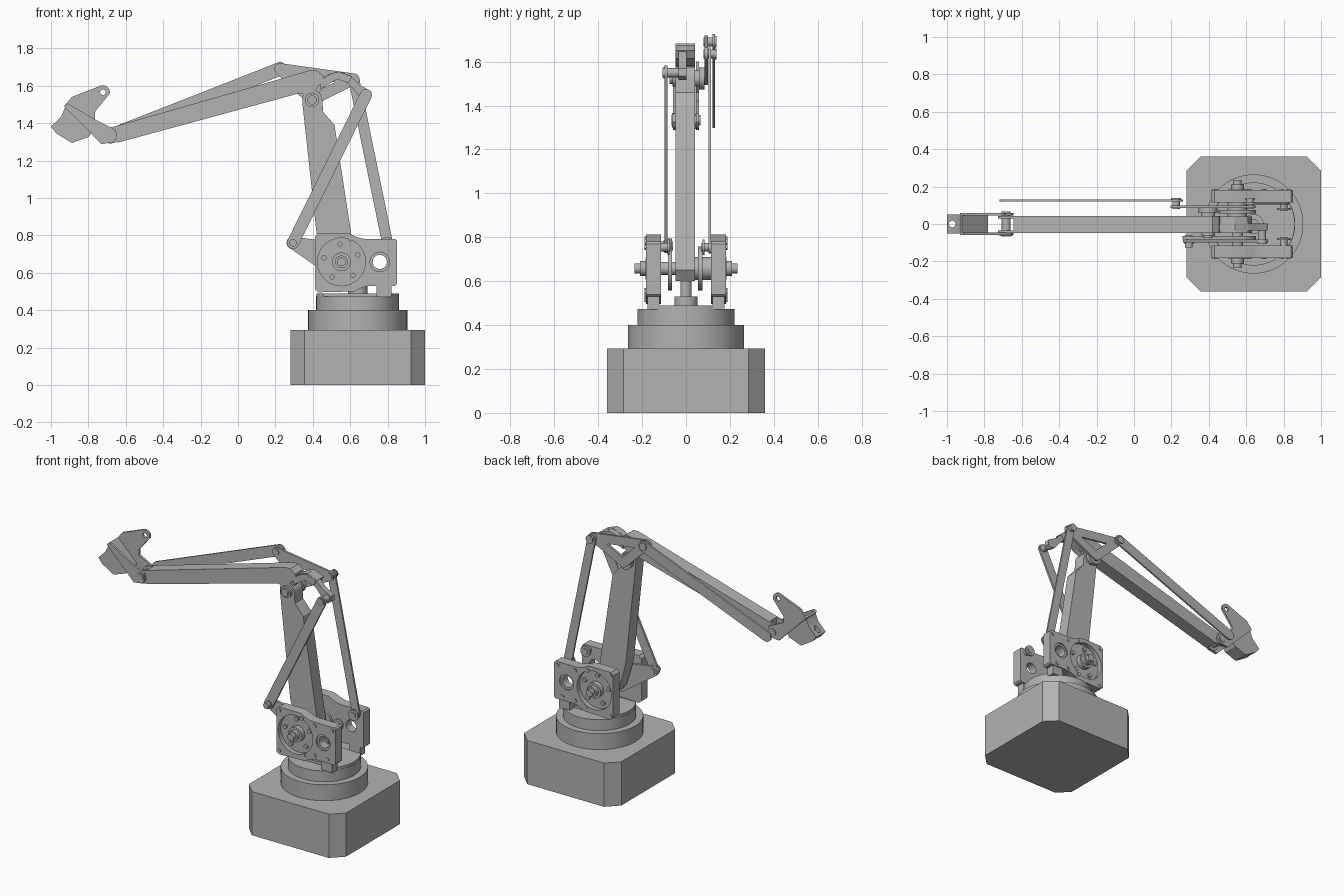
import bpy, bmesh
from math import sin, cos, pi, atan2
from mathutils import Vector

cube = bpy.data.objects.get("Cube")
if cube:
    bpy.data.objects.remove(cube, do_unlink=True)

grey = bpy.data.materials.new("machine grey")
grey.use_nodes = True
COLOR = (0.45, 0.45, 0.45, 1)
grey.diffuse_color = COLOR
grey.node_tree.nodes["Principled BSDF"].inputs["Base Color"].default_value = COLOR
parts = []


def extrude(name, pts, lo, hi, axis="Y", helper=False):
    """Prism from an outline: (x, z) along Y, or (x, y) along Z."""
    bm = bmesh.new()
    place = (lambda a, b, h: (a, h, b)) if axis == "Y" else (lambda a, b, h: (a, b, h))
    face = bm.faces.new([bm.verts.new(place(a, b, lo)) for a, b in pts])
    res = bmesh.ops.extrude_face_region(bm, geom=[face])
    move = Vector(place(0, 0, hi - lo))
    for v in res["geom"]:
        if isinstance(v, bmesh.types.BMVert):
            v.co += move
    bmesh.ops.recalc_face_normals(bm, faces=bm.faces)
    mesh = bpy.data.meshes.new(name)
    bm.to_mesh(mesh)
    bm.free()
    obj = bpy.data.objects.new(name, mesh)
    bpy.context.collection.objects.link(obj)
    if helper:
        obj.hide_render = True
    else:
        mesh.materials.append(grey)
        parts.append(obj)
    return obj


def arc(c, r, start=0, sweep=2 * pi, n=32):
    return [(c[0] + r * cos(start + sweep * i / n), c[1] + r * sin(start + sweep * i / n))
            for i in range(n)]


def disc(name, c, r, lo, hi, axis="Y", n=32):
    return extrude(name, arc(c, r, n=n), lo, hi, axis)


def bar(name, a, b, r, lo, hi, r2=None):
    """Flat link with round ends."""
    t = atan2(b[1] - a[1], b[0] - a[0])
    pts = arc(a, r, t + pi / 2, pi, 12) + [(a[0] + r * sin(t), a[1] - r * cos(t))]
    r2 = r2 or r
    pts += arc(b, r2, t - pi / 2, pi, 12) + [(b[0] - r2 * sin(t), b[1] + r2 * cos(t))]
    return extrude(name, pts, lo, hi)


def cut(obj, cutter):
    mod = obj.modifiers.new("cut", "BOOLEAN")
    mod.operation = "DIFFERENCE"
    mod.solver = "EXACT"
    mod.object = cutter
    bpy.context.view_layer.objects.active = obj
    bpy.ops.object.modifier_apply(modifier=mod.name)
    bpy.data.objects.remove(cutter, do_unlink=True)


def drill(obj, c, r, lo, hi, n=24):
    cut(obj, extrude("drill_helper", arc(c, r, n=n), lo, hi, helper=True))


# Joint positions in the x-z plane
SHOULDER, ELBOW, WRIST = (0.553, 0.658), (0.396, 1.524), (-0.684, 1.333)
CRANK, LEVER = (0.294, 0.76), (0.684, 1.55)
TRI_FRONT, TRI_REAR, ANCHOR = (0.225, 1.69), (0.62, 1.635), (0.80, 0.755)
CENTRE = (0.64, 0)

# Base with cut corners
corner = []
for sx, sy in ((1, 1), (-1, 1), (-1, -1), (1, -1)):
    pair = [(0.64 + sx * 0.36, sy * 0.285), (0.64 + sx * 0.285, sy * 0.36)]
    corner += pair if sx * sy > 0 else pair[::-1]
extrude("base", corner, 0, 0.293, "Z")
disc("lower_turntable", CENTRE, 0.265, 0.293, 0.40, "Z", 64)
disc("upper_turntable", CENTRE, 0.222, 0.40, 0.473, "Z", 64)
strip = [(x, max(-0.125, min(0.125, y))) for x, y in arc(CENTRE, 0.22, n=64)]
extrude("turntable_pad", strip, 0.473, 0.49, "Z")
disc("turntable_collar", CENTRE, 0.053, 0.49, 0.53, "Z")
disc("turntable_spindle", CENTRE, 0.026, 0.53, 0.60, "Z")

# Shoulder plates, one on each side
PLATE = [(0.412, 0.795), (0.43, 0.812), (0.59, 0.812), (0.635, 0.79), (0.68, 0.78),
         (0.84, 0.78), (0.85, 0.77), (0.85, 0.54), (0.84, 0.53), (0.70, 0.53),
         (0.66, 0.52), (0.62, 0.50), (0.43, 0.495), (0.412, 0.51)]
BOLTS = [(0.433, 0.79), (0.433, 0.518), (0.615, 0.535), (0.695, 0.555),
         (0.79, 0.555), (0.695, 0.755), (0.825, 0.755), (0.60, 0.78)]
for side, s in (("right", -1), ("left", 1)):
    span = lambda a, b: sorted((s * a, s * b))
    plate = extrude(side + "_shoulder_plate", PLATE, *span(0.115, 0.182))
    drill(plate, SHOULDER, 0.128, *span(0.152, 0.30), 48)
    drill(plate, (0.758, 0.658), 0.052, *span(0.172, 0.30))
    drill(plate, (0.758, 0.658), 0.038, *span(0.05, 0.30))
    for p in BOLTS:
        disc(side + "_plate_bolt", p, 0.013, *span(0.18, 0.188), n=12)
    for k in range(5):
        p = arc(SHOULDER, 0.095, 0.4, n=5)[k]
        disc(side + "_gear_bolt", p, 0.014, *span(0.15, 0.165), n=12)
    disc(side + "_axle_flange", SHOULDER, 0.05, *span(0.15, 0.185))
    disc(side + "_axle_collar", SHOULDER, 0.034, *span(0.185, 0.21))
    disc(side + "_axle_tip", SHOULDER, 0.023, *span(0.21, 0.235))
    extrude(side + "_plate_foot", [(0.74, 0.47), (0.82, 0.47), (0.82, 0.54), (0.74, 0.54)],
            *span(0.12, 0.175))
    disc(side + "_anchor_pin", ANCHOR, 0.02, *span(0.07, 0.116), n=16)
    disc(side + "_anchor_washer", ANCHOR, 0.036, *span(0.075, 0.085))
disc("shoulder_motor", SHOULDER, 0.052, 0.04, 0.12)
disc("shoulder_axle", SHOULDER, 0.03, -0.12, 0.05)
disc("shoulder_disc", SHOULDER, 0.10, 0.055, 0.075)

# Lower arm
lower = [(0.42, 0.81), (0.47, 0.64), (0.50, 0.60), (0.60, 0.60), (0.632, 0.65), (0.605, 0.81),
         (0.516, 1.39), (0.455, 1.46)] + arc(ELBOW, 0.055, 0, pi, 12) + [(0.345, 1.50)]
extrude("lower_arm", lower, -0.047, 0.04)
disc("elbow_axle", ELBOW, 0.025, -0.075, 0.10)
for lo, hi in ((-0.062, -0.046), (0.04, 0.06)):
    disc("elbow_boss", ELBOW, 0.038, lo, hi)

# Upper arm with a curved lever behind the elbow
upper = [(-0.645, 1.295), (0.33, 1.56), (0.36, 1.55), (0.40, 1.56), (0.46, 1.635),
         (0.455, 1.655), (0.42, 1.682), (0.385, 1.682), (-0.645, 1.386)]
extrude("upper_arm", upper, -0.047, 0.042)
for lo, hi in ((-0.047, -0.035), (0.03, 0.042)):
    bar("wrist_fork", WRIST, (-0.60, 1.355), 0.042, lo, hi)
lever = [(0.38, 1.60), (0.44, 1.63), (0.48, 1.66), (0.54, 1.677), (0.60, 1.655), (0.65, 1.605),
         (0.712, 1.57), (0.715, 1.535), (0.69, 1.517), (0.655, 1.535), (0.61, 1.59),
         (0.57, 1.625), (0.53, 1.635), (0.48, 1.61), (0.42, 1.55)]
extrude("elbow_lever", lever, -0.035, 0.002)
extrude("elbow_block", [(0.44, 1.58), (0.44, 1.63), (0.50, 1.665), (0.54, 1.675),
                        (0.61, 1.65), (0.59, 1.615), (0.53, 1.635)], -0.047, 0.04)

# Front drive linkage
bar("drive_crank", CRANK, SHOULDER, 0.034, -0.082, -0.064, 0.10)
bar("drive_rod", CRANK, LEVER, 0.032, -0.098, -0.084)
disc("crank_pin", CRANK, 0.02, -0.125, -0.06)
disc("lever_pin", LEVER, 0.022, -0.107, -0.03)
for p in (CRANK, LEVER):
    disc("drive_rod_washer", p, 0.026, -0.103, -0.095)

# Rear levelling linkage
for a, b in ((TRI_FRONT, TRI_REAR), (TRI_REAR, ELBOW), (ELBOW, TRI_FRONT)):
    bar("levelling_triangle", a, b, 0.03, 0.085, 0.10)
bar("levelling_post", TRI_REAR, ANCHOR, 0.029, 0.103, 0.115)
bar("levelling_rod", WRIST, TRI_FRONT, 0.036, 0.12, 0.132)
for p in (TRI_FRONT, TRI_REAR):
    disc("levelling_pin", p, 0.02, 0.08, 0.14)
    disc("levelling_pin_head", p, 0.026, 0.132, 0.14)
disc("triangle_spacer", ELBOW, 0.05, 0.06, 0.085)

# Wrist bracket: tall cheek on the left, short cheek on the right, web between
tall = [(-0.93, 1.49), (-0.888, 1.54)] + arc((-0.722, 1.565), 0.037, 1.95, -2.4, 10) + [
    (-0.765, 1.46), (-0.765, 1.42), (-0.655, 1.365), (-0.645, 1.325), (-0.665, 1.298),
    (-0.73, 1.288)]
cheek = extrude("wrist_left_cheek", tall, 0.045, 0.06)
drill(cheek, (-0.722, 1.565), 0.015, 0, 0.1)
short = [(-0.93, 1.49), (-0.91, 1.505), (-0.765, 1.42), (-0.655, 1.365), (-0.645, 1.325),
         (-0.665, 1.298), (-0.73, 1.288)]
extrude("wrist_right_cheek", short, -0.06, -0.045)
web = extrude("wrist_web", [(-0.93, 1.49), (-0.92, 1.50), (-0.78, 1.36), (-0.79, 1.35)],
              -0.05, 0.05)
for k in range(3):
    for y in (-0.025, 0.025):
        p = (-0.89 + 0.035 * k, 1.47 - 0.035 * k)
        extrude("web_screw", [(p[0] - 0.008, p[1] - 0.008), (p[0] + 0.008, p[1] - 0.024),
                              (p[0] + 0.016, p[1] - 0.016), (p[0], p[1])], y - 0.01, y + 0.01)
tool = extrude("tool_mount", [(-0.925, 1.483), (-0.945, 1.435), (-1.0, 1.38), (-0.972, 1.345),
                              (-0.888, 1.294), (-0.80, 1.325), (-0.785, 1.345)], -0.05, 0.05)
cut(tool, extrude("socket_helper", arc((-0.972, 0), 0.018, n=20), 1.2, 1.6, "Z", helper=True))
disc("wrist_pin", WRIST, 0.024, -0.066, 0.066)
disc("wrist_pin_cap", WRIST, 0.034, -0.064, -0.058)

# Round surfaces smooth, edges sharp
bpy.ops.object.select_all(action="DESELECT")
for obj in parts:
    obj.select_set(True)
bpy.context.view_layer.objects.active = parts[0]
bpy.ops.object.shade_smooth_by_angle(angle=pi / 6)
